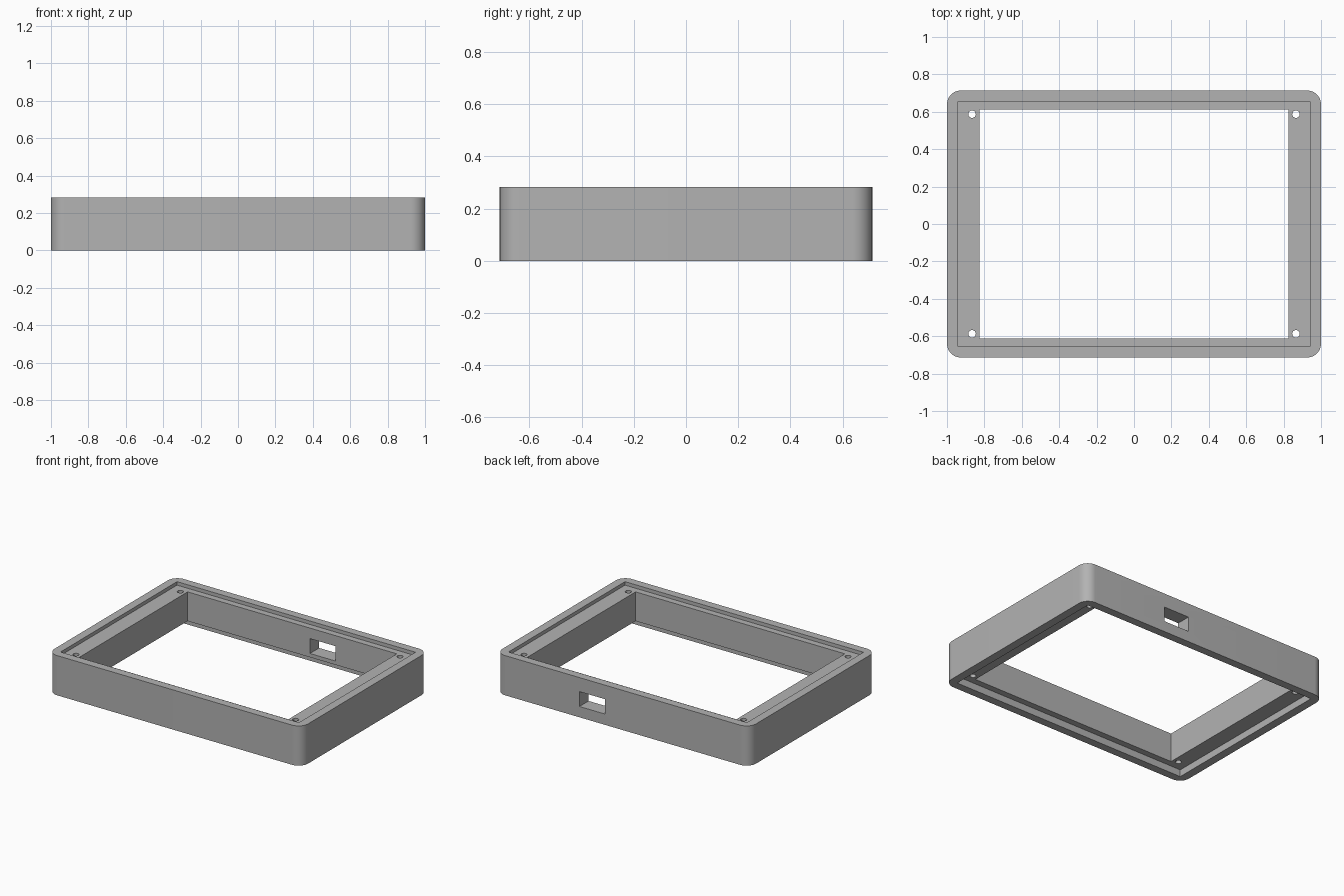
import bpy
import bmesh
import math

W, D, H = 2.0, 1.428, 0.283          # overall size
TOP_RECESS, BOTTOM_RECESS = 0.025, 0.05
CORNER_R = 0.075

if "Cube" in bpy.data.objects:
    bpy.data.objects.remove(bpy.data.objects["Cube"], do_unlink=True)

grey = bpy.data.materials.new("plain grey")
grey.use_nodes = True
COLOUR = (0.45, 0.45, 0.45, 1)
grey.diffuse_color = COLOUR
grey.node_tree.nodes["Principled BSDF"].inputs["Base Color"].default_value = COLOUR


def add_object(name, bm):
    mesh = bpy.data.meshes.new(name)
    bm.to_mesh(mesh)
    bm.free()
    mesh.materials.append(grey)
    obj = bpy.data.objects.new(name, mesh)
    bpy.context.collection.objects.link(obj)
    return obj


def box(name, x, y, z, round_corners=0):
    """Box between (low, high) pairs, optionally with rounded upright edges."""
    bm = bmesh.new()
    bmesh.ops.create_cube(bm, size=1)
    for v in bm.verts:
        v.co = [lim[co > 0] for lim, co in zip((x, y, z), v.co)]
    if round_corners:
        upright = [e for e in bm.edges
                   if abs(e.verts[0].co.z - e.verts[1].co.z) > 0.01]
        bmesh.ops.bevel(bm, geom=upright, offset=round_corners, segments=12,
                        profile=0.5, affect='EDGES')
    return add_object(name, bm)


def centred(half):
    return (-half, half)


# Outer block with rounded corners
frame = box("frame", centred(W / 2), centred(D / 2), (0, H), CORNER_R)

# Window, upper and lower lid recesses, cable slot in the back wall
cutters = [
    box("window_cutter", centred(0.825), centred(0.611), (-0.1, H + 0.1)),
    box("top_recess_cutter", centred(0.94), centred(0.656),
        (H - TOP_RECESS, H + 0.2)),
    box("bottom_recess_cutter", centred(0.94), centred(0.656),
        (-0.2, BOTTOM_RECESS)),
    box("cable_slot_cutter", (0.14, 0.34), (0.5, 0.9), (0.077, 0.183)),
]

# Screw holes in the four corners of the ledge
for sx in (-1, 1):
    for sy in (-1, 1):
        bm = bmesh.new()
        bmesh.ops.create_cone(bm, cap_ends=True, segments=32, radius1=0.02,
                              radius2=0.02, depth=1)
        bmesh.ops.translate(bm, verts=bm.verts,
                            vec=(sx * 0.866, sy * 0.587, H / 2))
        cutters.append(add_object("screw_hole_cutter", bm))

bpy.ops.object.select_all(action='DESELECT')
frame.select_set(True)
bpy.context.view_layer.objects.active = frame
for cutter in cutters:
    mod = frame.modifiers.new(cutter.name, 'BOOLEAN')
    mod.operation = 'DIFFERENCE'
    mod.solver = 'EXACT'
    mod.object = cutter
    bpy.ops.object.modifier_apply(modifier=mod.name)
for cutter in cutters:
    bpy.data.objects.remove(cutter, do_unlink=True)

bpy.ops.object.shade_smooth_by_angle(angle=math.radians(30))
